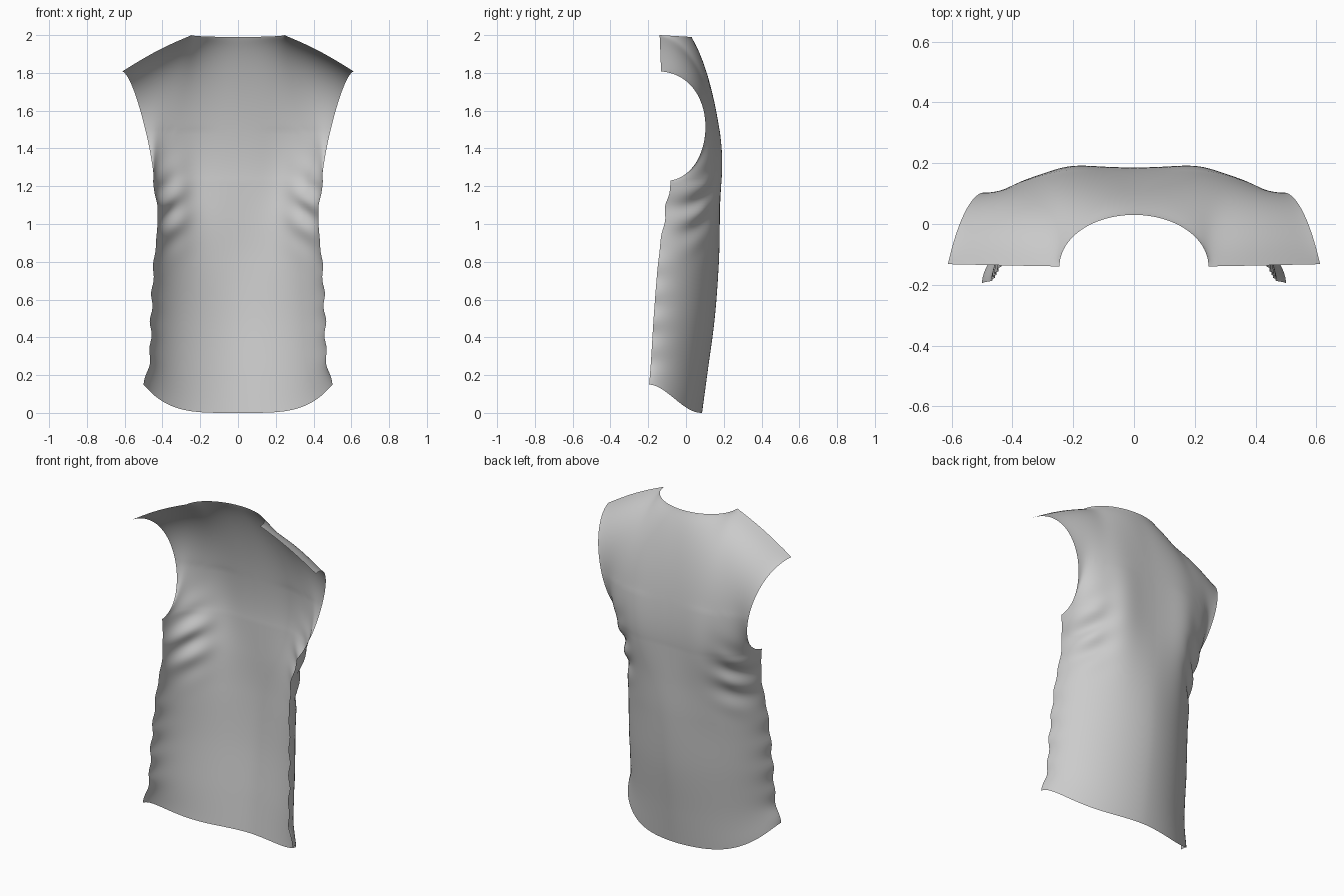
import bpy, bmesh, math
from mathutils import Vector

cube = bpy.data.objects.get("Cube")
if cube:
    bpy.data.objects.remove(cube, do_unlink=True)

COLS, BODY_ROWS, YOKE_ROWS = 96, 70, 56

# Body levels from hem to armpit:
# centre height, centre depth, edge width, edge depth, edge height, boxiness
BODY = [
    (0.0, 0.085, 0.5, -0.195, 0.15, 1.8),
    (0.2, 0.112, 0.468, -0.185, 0.28, 1.8),
    (0.5, 0.152, 0.46, -0.17, 0.52, 1.8),
    (0.8, 0.174, 0.445, -0.147, 0.8, 1.85),
    (1.03, 0.179, 0.425, -0.115, 1.03, 2.1),
    (1.23, 0.183, 0.45, -0.08, 1.23, 2.6),
]


def spline(rows, s):
    """Smooth interpolation through a list of rows, s from 0 to 1."""
    f = s * (len(rows) - 1)
    i = min(int(f), len(rows) - 2)
    f -= i
    b, c = rows[i], rows[i + 1]
    a = rows[i - 1] if i else [2 * p - q for p, q in zip(b, c)]
    d = rows[i + 2] if i + 2 < len(rows) else [2 * q - p for p, q in zip(b, c)]
    return [q + 0.5 * f * (r - p + f * (2 * p - 5 * q + 4 * r - w
            + f * (3 * (q - r) + w - p))) for p, q, r, w in zip(a, b, c, d)]


def section(t, yc, xe, ye, n):
    """Half a rounded-box outline, from the spine to the side edge."""
    sn, cs = math.sin(t * math.pi / 2), max(math.cos(t * math.pi / 2), 0)
    r = (sn ** n + cs ** n) ** (-1 / n)
    return xe * r * sn, ye + (yc - ye) * r * cs


def body_point(t, s):
    zc, yc, xe, ye, ze, n = spline(BODY, s)
    x, y = section(t, yc, xe, ye, n)
    z = zc + (ze - zc) * (x / xe) ** 4
    return Vector((x, y, z))


def neck_and_shoulder(t):
    """Top border: scooped neckline, then the straight shoulder seam."""
    corner, tip = Vector((0.245, -0.14, 2.0)), Vector((0.612, -0.132, 1.808))
    if t < 0.5:
        a = t * math.pi
        return Vector((corner.x * math.sin(a),
                       corner.y + 0.17 * math.cos(a), 2 - 0.01 * math.cos(a)))
    k = 2 * t - 1
    return corner.lerp(tip, k) + Vector((0, 0, 0.012 * math.sin(k * math.pi)))


def yoke_point(t, s):
    """Curve from armpit level over the shoulder; t = 1 is the armhole."""
    low, top = body_point(t, 1), neck_and_shoulder(t)
    x, y = section(t, 0.2, 0.43, 0.16, 3.6)
    blade = Vector((x, y, 1.48 - 0.21 * t ** 3))
    over = (Vector((0, 0.125, 1.83)) * (1 - t) * (1 - 2 * t)
            + Vector((0.26, 0.135, 1.92)) * 4 * t * (1 - t)
            + Vector((0.54, 0.185, 1.78)) * t * (2 * t - 1))
    r = 1 - s
    return low * r ** 3 + blade * 3 * r * r * s + over * 3 * r * s * s + top * s ** 3


def bell(value, centre, width):
    return math.exp(-((value - centre) / width) ** 2)


def drape(p, t):
    """Shoulder blade swell, folds under the arm and a wavy side seam."""
    x, y, z = p
    p.y += 0.016 * bell(x, 0.22, 0.11) * bell(z, 1.25, 0.4)
    fold = 0.014 * math.sin(36 * (z + 0.6 * x)) * bell(x, 0.37, 0.08) * bell(z, 1.08, 0.16)
    p += Vector((0.5, 0.85, 0)) * fold
    p.y -= 0.008 * bell(x, 0.3, 0.05) * bell(z, 1.15, 0.2)
    p.x += 0.006 * math.sin(42 * z) * t ** 8 * bell(z, 0.5, 0.45)
    return p


# Cloth panel, one sheet from hem to shoulders
bm = bmesh.new()
levels = [(body_point, i / BODY_ROWS) for i in range(BODY_ROWS)]
levels += [(yoke_point, i / YOKE_ROWS) for i in range(YOKE_ROWS + 1)]
grid = []
for shape, s in levels:
    row = []
    for j in range(COLS + 1):
        u = 2 * j / COLS - 1
        p = drape(shape(abs(u), s), abs(u))
        row.append(bm.verts.new((math.copysign(p.x, u), p.y, p.z)))
    grid.append(row)
for lower, upper in zip(grid, grid[1:]):
    for j in range(COLS):
        bm.faces.new((lower[j], upper[j], upper[j + 1], lower[j + 1]))

# Relax the cloth over the shoulders, keeping its borders
yoke = [v for v in bm.verts if v.co.z > 1.5 and not v.is_boundary]
for _ in range(30):
    bmesh.ops.smooth_vert(bm, verts=yoke, factor=0.5,
                          use_axis_x=True, use_axis_y=True, use_axis_z=True)

mesh = bpy.data.meshes.new("shirt_back_panel")
bm.to_mesh(mesh)
bm.free()
panel = bpy.data.objects.new("shirt_back_panel", mesh)
bpy.context.collection.objects.link(panel)

# Plain grey cloth
cloth = bpy.data.materials.new("grey_cloth")
cloth.use_nodes = True
colour = (0.6, 0.6, 0.6, 1)
cloth.diffuse_color = colour
cloth.node_tree.nodes["Principled BSDF"].inputs["Base Color"].default_value = colour
mesh.materials.append(cloth)

bpy.context.view_layer.objects.active = panel
panel.select_set(True)
bpy.ops.object.shade_smooth_by_angle(angle=math.radians(60))
